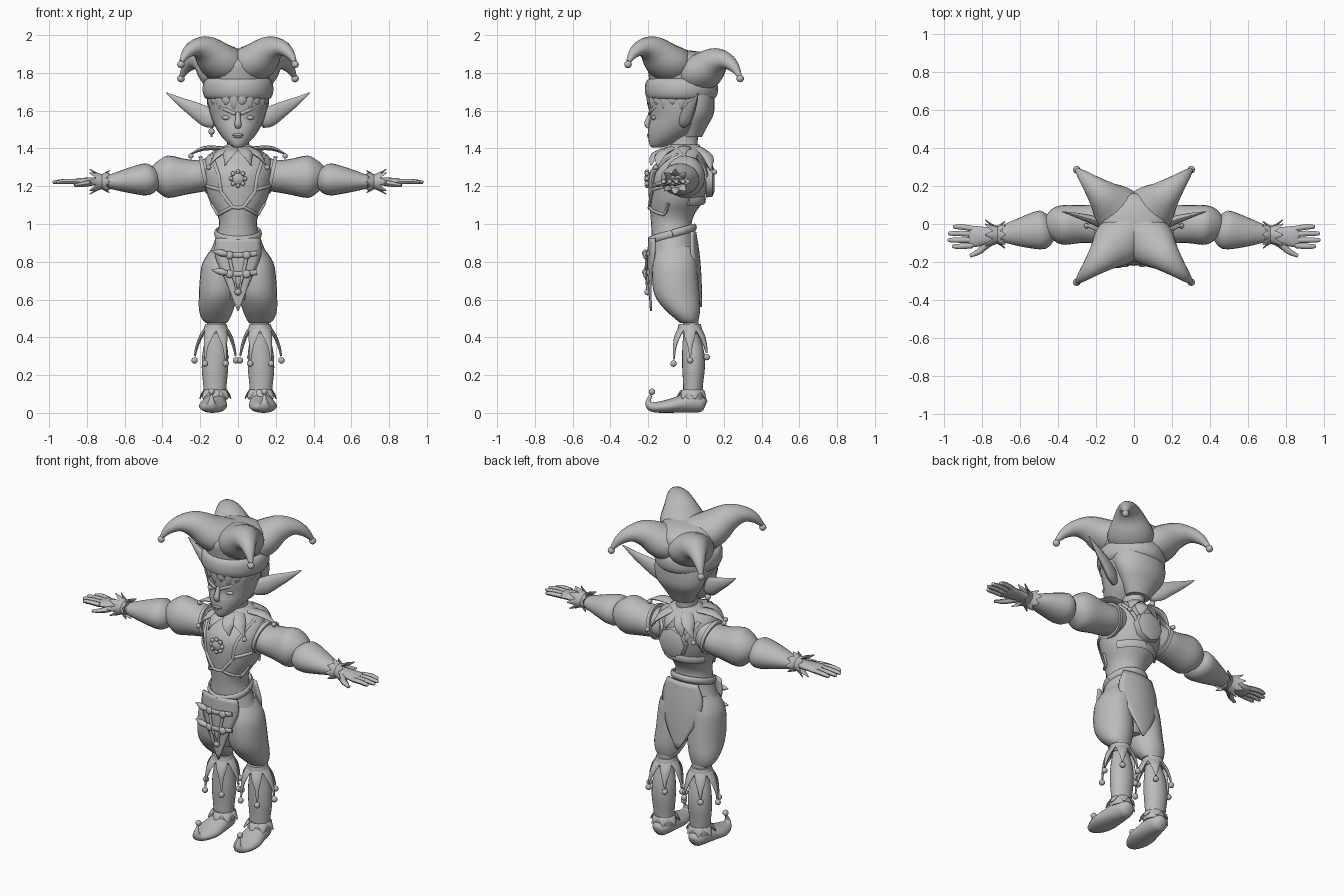
import bpy, bmesh, math
from mathutils import Vector as V

grey = bpy.data.materials.new("clay_grey")
grey.diffuse_color = (0.5, 0.5, 0.5, 1)


def finish(name, bm, mirror=False):
    bmesh.ops.recalc_face_normals(bm, faces=bm.faces)
    me = bpy.data.meshes.new(name)
    bm.to_mesh(me)
    bm.free()
    me.materials.append(grey)
    me.shade_smooth()
    me.set_sharp_from_angle(angle=math.radians(45))
    ob = bpy.data.objects.new(name, me)
    bpy.context.collection.objects.link(ob)
    if mirror:
        ob.modifiers.new("mirror", 'MIRROR').use_mirror_merge = False
    return ob


def spline(rows, sub):
    """Smooth rows of numbers with a Catmull-Rom curve."""
    out = []
    for i in range(len(rows) - 1):
        p = [rows[max(i - 1, 0)], rows[i], rows[i + 1], rows[min(i + 2, len(rows) - 1)]]
        for k in range(sub):
            t = k / sub
            out.append([0.5 * (2 * b + (c - a) * t + (2 * a - 5 * b + 4 * c - d) * t * t
                               + (3 * b - a - 3 * c + d) * t ** 3) for a, b, c, d in zip(*p)])
    return out + [list(rows[-1])]


def skin(name, rings, n, mirror):
    """Bridge ellipses given as (centre, u, v)."""
    bm = bmesh.new()
    loops = [[bm.verts.new(c + u * math.cos(2 * math.pi * j / n) + v * math.sin(2 * math.pi * j / n))
              for j in range(n)] for c, u, v in rings]
    for a, b in zip(loops, loops[1:]):
        for j in range(n):
            bm.faces.new((a[j], a[(j + 1) % n], b[(j + 1) % n], b[j]))
    bm.faces.new(loops[0])
    bm.faces.new(loops[-1])
    return finish(name, bm, mirror)


def loft(name, rows, cx=0, mirror=False, n=24, sub=3):
    """Upright body; rows are (z, half width, front y, back y[, centre x])."""
    rings = []
    for r in spline(rows, sub):
        x = r[4] if len(r) > 4 else cx
        rings.append((V((x, (r[2] + r[3]) / 2, r[0])), V((r[1], 0, 0)), V((0, (r[3] - r[2]) / 2, 0))))
    return skin(name, rings, n, mirror)


def tube(name, rows, mirror=False, n=12, sub=3, ref=None):
    """Sweep; rows are (x, y, z, half width, half height)."""
    rows = spline(rows, sub)
    pts = [V(r[:3]) for r in rows]
    rings = []
    for i, r in enumerate(rows):
        t = (pts[min(i + 1, len(pts) - 1)] - pts[max(i - 1, 0)]).normalized()
        s = V(ref) if ref else (t.cross(V((0, 0, 1))) if abs(t.z) < 0.97 else V((1, 0, 0)))
        s = (s - t * s.dot(t)).normalized()
        rings.append((pts[i], s * r[3], s.cross(t) * r[4]))
    return skin(name, rings, n, mirror)


def ball(name, p, r, mirror=False, scale=(1, 1, 1)):
    bm = bmesh.new()
    bmesh.ops.create_uvsphere(bm, u_segments=12, v_segments=8, radius=r)
    for v in bm.verts:
        v.co = V(p) + V(a * b for a, b in zip(v.co, scale))
    return finish(name, bm, mirror)


def panel(name, rows, bend):
    """Hanging cloth; rows are (z, half width, y)."""
    bm = bmesh.new()
    grid = [[bm.verts.new((w * k / 4, y + bend * (w * k / 4) ** 2, z)) for k in range(-4, 5)]
            for z, w, y in spline(rows, 3)]
    for a, b in zip(grid, grid[1:]):
        for k in range(8):
            bm.faces.new((a[k], a[k + 1], b[k + 1], b[k]))
    m = finish(name, bm).modifiers.new("thickness", 'SOLIDIFY')
    m.thickness, m.offset = 0.012, 0


# torso, hips, neck
TORSO = [(.90, .12, -.18, .04), (1.0, .1, -.185, .03), (1.06, .115, -.19, .05), (1.12, .15, -.195, .09),
         (1.2, .175, -.2, .115), (1.28, .185, -.19, .12), (1.35, .17, -.135, .105), (1.39, .12, -.1, .09),
         (1.42, .06, -.08, .07)]
loft("torso", TORSO)
loft("hips", [(.97, .105, -.175, .035), (.9, .128, -.185, .045), (.8, .165, -.18, .055),
              (.7, .15, -.17, .055), (.6, .06, -.14, .03)])
loft("neck", [(1.36, .075, -.09, .08), (1.41, .058, -.08, .06), (1.5, .058, -.08, .07)])


def on_torso(x, z, back=False, off=.004):
    for a, b in zip(TORSO, TORSO[1:]):
        if a[0] <= z <= b[0]:
            t = (z - a[0]) / (b[0] - a[0])
            rx, yf, yb = [p + (q - p) * t for p, q in zip(a[1:], b[1:])]
            h = math.sqrt(max(0, 1 - (x / rx) ** 2)) * (yb - yf) / 2 + off
            return (yf + yb) / 2 + (h if back else -h)


def strap(name, path, w, back=False):
    rows = []
    for (x0, z0), (x1, z1) in zip(path, path[1:]):
        for k in range(5):
            x, z = x0 + (x1 - x0) * k / 4, z0 + (z1 - z0) * k / 4
            rows.append((x, on_torso(x, z, back), z, .008, w))
    tube(name, rows, True, n=8, sub=1, ref=(0, 1, 0))


# vest edging, emblem and back plate
strap("vest_front_trim", [(.14, 1.37), (.1, 1.25), (.09, 1.17), (.03, 1.09), (0, 1.085)], .009)
strap("vest_front_hem", [(.03, 1.09), (.105, 1.05), (.14, 1.11)], .009)
strap("chest_band", [(.09, 1.18), (.165, 1.2)], .009)
strap("back_harness", [(.05, 1.22), (.13, 1.36)], .013, True)
strap("back_band", [(0, 1.13), (.135, 1.12)], .025, True)
tube("back_plate", [(0, .105, 1.23, .09, .09), (0, .14, 1.23, .085, .085), (0, .15, 1.23, .06, .06)],
     n=8, sub=1, ref=(1, 0, 0))
tube("chest_emblem", [(0, -.19, 1.24, .035, .035), (0, -.21, 1.24, .032, .032), (0, -.22, 1.24, .012, .012)],
     sub=1, ref=(1, 0, 0))
for i in range(8):
    a = i * math.pi / 4
    ball("emblem_stud", (.037 * math.cos(a), -.207, 1.24 + .037 * math.sin(a)), .012)

# pointed collar with bells
for tip in [(.25, -.01, 1.37), (.15, -.15, 1.31), (.07, -.185, 1.31), (.14, .13, 1.29), (.06, .13, 1.27)]:
    root = V((tip[0] * .35, tip[1] * .5, 1.4))
    mid = root.lerp(V(tip), .55) + V((0, tip[1] * .12, .018))
    tube("collar_point", [(*root, .035, .012), (*mid, .035, .012), (*tip, .004, .004)], True, n=8)
for p in [(.25, -.01, 1.36), (.155, .15, 1.275), (.155, -.16, 1.3)]:
    ball("collar_bell", p, .014, True)

# arms
tube("puffed_sleeve", [(.12, 0, 1.27, .08, .09), (.2, 0, 1.255, .1, .085), (.28, 0, 1.25, .1, .095),
                       (.37, -.005, 1.25, .105, .112), (.42, -.012, 1.25, .09, .085),
                       (.455, -.02, 1.248, .055, .052)], True, n=24)
tube("forearm_sleeve", [(.43, -.02, 1.246, .055, .05), (.48, -.03, 1.237, .102, .085),
                        (.58, -.042, 1.23, .082, .066), (.69, -.052, 1.222, .046, .034)], True, n=24)
tube("shoulder_binding", [(.17, 0, 1.262, .108, .1), (.19, 0, 1.258, .11, .1)], True, n=24, sub=1)
tube("hand", [(.68, -.055, 1.224, .03, .026), (.76, -.06, 1.225, .042, .022), (.84, -.066, 1.223, .056, .02),
              (.87, -.066, 1.222, .05, .013)], True, n=16)
for y, x in [(-.015, .955), (-.05, .98), (-.085, .982), (-.118, .96)]:
    tube("finger", [(.85, y * .85 - .012, 1.224, .015, .014), (.91, y, 1.226, .0145, .013),
                    (x - .01, y, 1.221, .011, .01), (x, y, 1.219, .004, .004)], True, n=8)
tube("thumb", [(.76, -.085, 1.222, .02, .017), (.81, -.14, 1.212, .017, .015),
               (.865, -.168, 1.204, .009, .008)], True, n=8)
tube("wrist_band", [(.7, -.056, 1.224, .046, .036), (.73, -.057, 1.224, .046, .036)], True, n=16, sub=1)
for i in range(8):
    a = i * math.pi / 4
    c, s = math.cos(a), math.sin(a)
    for x, r in [(.785, .07), (.68, .062)]:
        tube("wrist_ruffle", [(.72, -.057 + .042 * c, 1.224 + .033 * s, .02, .006),
                              ((.72 + x) / 2, -.057 + .054 * c, 1.224 + .046 * s, .019, .006),
                              (x, -.057 + r * 1.15 * c, 1.224 + r * .95 * s, .003, .003)],
             True, n=6, ref=(0, -s, c))

# trousers, lower legs, shoes
loft("puffed_trouser", [(.475, .055, -.03, .06, .115), (.5, .075, -.06, .068, .118), (.55, .092, -.115, .075, .115),
                        (.62, .101, -.165, .072, .106), (.71, .1, -.18, .064, .102), (.8, .092, -.175, .056, .094),
                        (.88, .062, -.15, .04, .068)], mirror=True)
loft("lower_leg", [(.06, .055, -.015, .085, .12), (.15, .062, -.015, .09, .122), (.24, .07, -.02, .1, .122),
                   (.33, .066, -.02, .095, .12), (.42, .05, -.015, .07, .117), (.5, .05, -.015, .065, .115)], mirror=True)
loft("knee_band", [(.42, .058, -.04, .078), (.44, .064, -.045, .085), (.47, .056, -.04, .078)], .117, True)
for i in range(6):
    a = i * math.pi / 3
    c, s = math.cos(a), math.sin(a)
    z = .3 + .02 * s
    tube("knee_point", [(.117 + .05 * c, .02 + .05 * s, .45, .034, .01),
                        (.118 + .078 * c, .02 + .076 * s, .405, .028, .01),
                        (.12 + .098 * c, .022 + .094 * s, .35, .012, .008),
                        (.12 + .108 * c, .022 + .1 * s, z, .005, .005)], True, n=8, ref=(-s, c, 0))
    ball("knee_bell", (.12 + .11 * c, .022 + .102 * s, z - .022), .017, True)
tube("curled_shoe", [(.12, .103, .04, .02, .025), (.12, .085, .046, .045, .043), (.122, .03, .055, .06, .054),
                     (.127, -.03, .046, .068, .045), (.133, -.09, .036, .074, .036), (.137, -.15, .03, .058, .029),
                     (.14, -.188, .036, .034, .024), (.14, -.199, .062, .016, .014), (.14, -.185, .095, .007, .007)],
     True, n=20, ref=(1, 0, 0))
ball("toe_bell", (.14, -.18, .112), .017, True)
loft("shoe_collar", [(.07, .064, -.03, .095), (.1, .066, -.028, .097), (.12, .06, -.02, .092)], .12, True)
for i in range(7):
    a = i * 2 * math.pi / 7 - math.pi / 2
    c, s = math.cos(a), math.sin(a)
    tube("shoe_collar_point", [(.12 + .055 * c, .034 + .055 * s, .12, .026, .007),
                               (.12 + .07 * c, .032 + .068 * s, .1, .022, .007),
                               (.12 + .085 * c, .03 + .08 * s, .075, .003, .003)], True, n=6, ref=(-s, c, 0))

# belt, hanging cloth and buckles
belt = []
for i in range(33):
    a = i * math.pi / 16
    y = -.072 + .118 * math.sin(a)
    belt.append((.116 * math.cos(a), y, .95 + .28 * (y + .07), .011, .02))
tube("belt", belt, n=8, sub=1)
panel("front_cloth", [(.925, .115, -.194), (.83, .12, -.198), (.7, .065, -.195), (.54, .003, -.185)], 2)
panel("back_cloth", [(.96, .1, .048), (.85, .135, .065), (.72, .1, .076), (.56, .004, .08)], -2)
for z in (.835, .735):
    tube("cross_strap", [(-.1, -.2, z + .01, .008, .014), (0, -.212, z, .008, .014), (.1, -.2, z + .01, .008, .014)])
    for x in (-.045, .045):
        ball("strap_buckle", (x, -.214, z), .022, scale=(1, .6, 1))
    tube("strap_toggle", [(-.14, -.205, z + .022, .003, .003), (-.09, -.215, z + .012, .018, .018),
                          (-.055, -.215, z + .004, .01, .01)])
tube("lacing", [(.05, -.207, .85, .009, .007), (.03, -.212, .75, .009, .007), (.004, -.203, .64, .007, .007)], True, n=8)
ball("lacing_bell", (0, -.203, .64), .018)

# head, face and ears
loft("head", [(1.405, .02, -.18, -.13), (1.42, .045, -.193, -.08), (1.46, .085, -.2, .0), (1.51, .118, -.2, .08),
              (1.56, .14, -.19, .11), (1.62, .155, -.198, .13), (1.68, .16, -.2, .14), (1.74, .15, -.18, .13)])
tube("nose", [(0, -.185, 1.59, .012, .01), (0, -.197, 1.56, .013, .013), (0, -.206, 1.53, .018, .015),
              (0, -.198, 1.51, .014, .008)], ref=(1, 0, 0))
for z, w in [(1.472, .03), (1.461, .024)]:
    ball("lip", (0, -.197, z), w, scale=(1, .35, .25))
ball("eye", (.06, -.168, 1.563), .026, True, (1, .6, .5))
tube("brow", [(.015, -.194, 1.583, .007, .009), (.06, -.184, 1.603, .007, .009), (.115, -.14, 1.63, .003, .003)],
     True, n=8)
tube("ear", [(.12, -.02, 1.54, .02, .035), (.165, .0, 1.565, .026, .052), (.23, .025, 1.605, .022, .042),
             (.31, .048, 1.65, .012, .022), (.38, .065, 1.695, .002, .003)], True)
ball("earring", (-.14, -.01, 1.49), .017)
tube("earring_drop", [(-.14, -.01, 1.53, .004, .004), (-.14, -.01, 1.46, .006, .006)], n=6)

# hair
loft("back_hair", [(1.72, .16, -.1, .15), (1.65, .165, -.06, .152), (1.58, .148, -.03, .146),
                   (1.52, .11, -.02, .115), (1.46, .07, -.02, .085)])
for i in range(22):
    a = i * 2 * math.pi / 22
    c, s = math.cos(a), math.sin(a)
    y = -.025 + (.165 if s > 0 else .175) * s
    tube("hair_lock", [(.155 * c, y, 1.69, .026, .01), (.157 * c, y, 1.65, .022, .009),
                       (.152 * c, y * .99, 1.61 + .02 * (i % 2), .003, .003)], n=6, ref=(-s, c, 0))

# jester hat
loft("hat_band", [(1.655, .15, -.18, .13), (1.668, .174, -.205, .155), (1.695, .186, -.217, .168),
                  (1.735, .186, -.217, .168), (1.762, .174, -.205, .155), (1.775, .15, -.18, .13)])
loft("hat_crown", [(1.74, .155, -.19, .14), (1.8, .168, -.2, .155), (1.86, .17, -.2, .16), (1.905, .12, -.13, .1),
                   (1.92, .02, -.03, .01)])
for d, drop in [(-1, 0), (1, .05)]:
    horn = [(0, 1.83, .1, .09), (.3, 1.855, .13, .1), (.55, 1.92, .085, .076), (.75, 1.933, .052, .045),
            (.9, 1.905, .03, .028), (1, 1.86, .012, .012)]
    tube("hat_horn", [(.3 * f, -.01 + .295 * f * d, z - drop * (.8 + .8 * f), a, b) for f, z, a, b in horn],
         True, n=20, sub=4, ref=(-d, 1, 0))
    ball("hat_bell", (.302, -.01 + .297 * d, 1.845 - drop * 1.5), .02, True)
